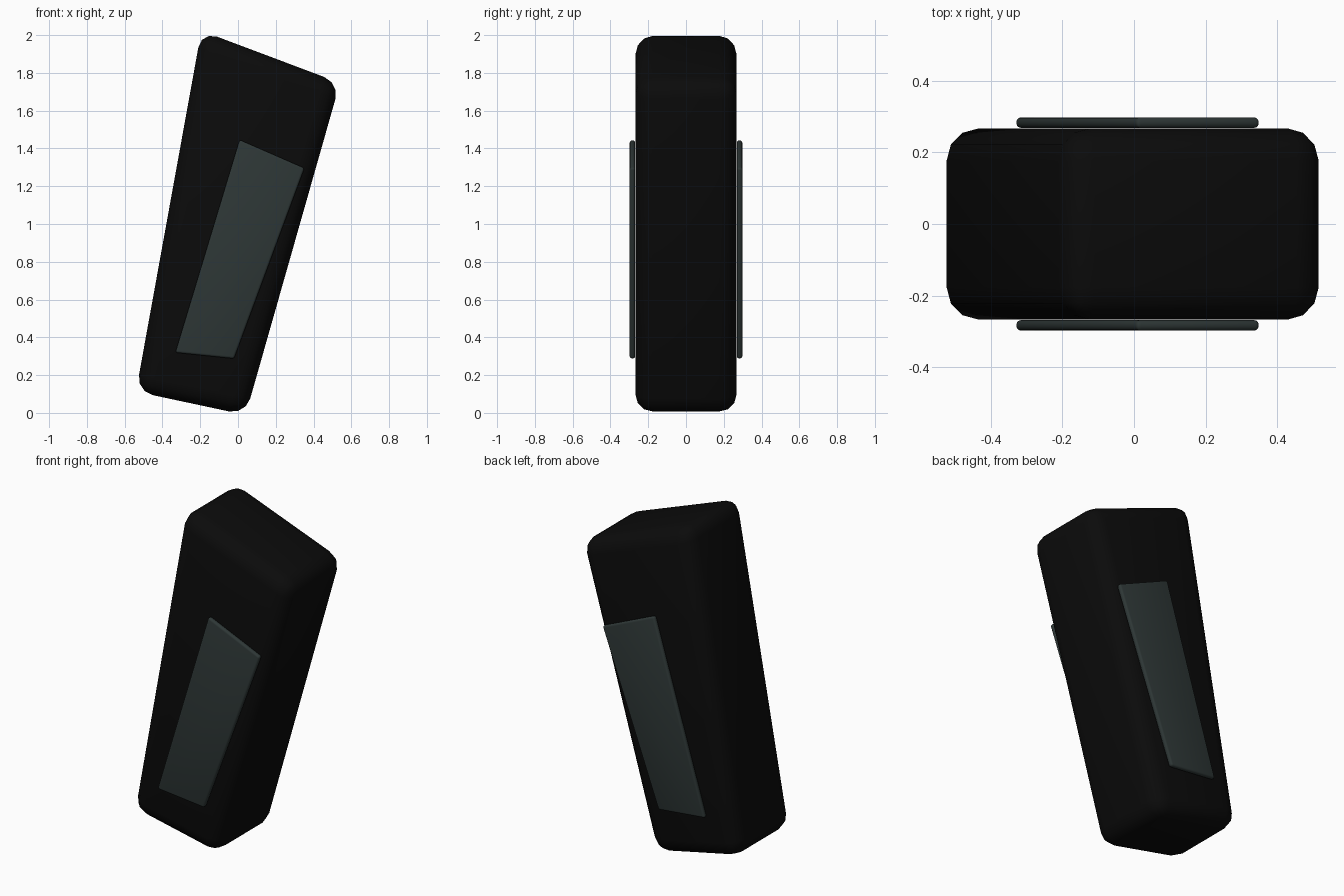
import bpy, bmesh, math

if "Cube" in bpy.data.objects:
    bpy.data.objects.remove(bpy.data.objects["Cube"])


def material(name, rgb):
    m = bpy.data.materials.new(name)
    m.diffuse_color = (*rgb, 1)
    m.use_nodes = True
    m.node_tree.nodes["Principled BSDF"].inputs["Base Color"].default_value = m.diffuse_color
    return m


def slab(name, outline, y0, y1, bevel, segments, mat):
    """Extrude an (x, z) outline from y0 to y1 and round its edges."""
    bm = bmesh.new()
    face = bm.faces.new([bm.verts.new((x, y0, z)) for x, z in outline])
    ext = bmesh.ops.extrude_face_region(bm, geom=[face])
    for v in ext["geom"]:
        if isinstance(v, bmesh.types.BMVert):
            v.co.y = y1
    bmesh.ops.recalc_face_normals(bm, faces=bm.faces[:])
    bmesh.ops.bevel(bm, geom=bm.edges[:], offset=bevel, offset_type='OFFSET',
                    segments=segments, profile=0.5, affect='EDGES',
                    clamp_overlap=True)
    bmesh.ops.recalc_face_normals(bm, faces=bm.faces[:])
    me = bpy.data.meshes.new(name)
    bm.to_mesh(me)
    bm.free()
    me.materials.append(mat)
    ob = bpy.data.objects.new(name, me)
    bpy.context.collection.objects.link(ob)
    bpy.ops.object.select_all(action='DESELECT')
    ob.select_set(True)
    bpy.context.view_layer.objects.active = ob
    bpy.ops.object.shade_smooth_by_angle(angle=math.radians(40))
    return ob


black = material("black", (0.0033, 0.0033, 0.0033))
slate = material("dark slate", (0.027, 0.038, 0.037))

# Slanted, tapering grip body
slab("grip_body", [(-0.54, 0.113), (0.04, -0.011), (0.54, 1.747), (-0.194, 2.023)],
     -0.267, 0.267, 0.09, 3, black)

# Thin side panels, front and back
panel = [(-0.332, 0.319), (-0.021, 0.287), (0.352, 1.296), (0.008, 1.446)]
for name, s in (("front_panel", -1), ("back_panel", 1)):
    slab(name, panel, s * 0.269, s * 0.298, 0.012, 3, slate)
